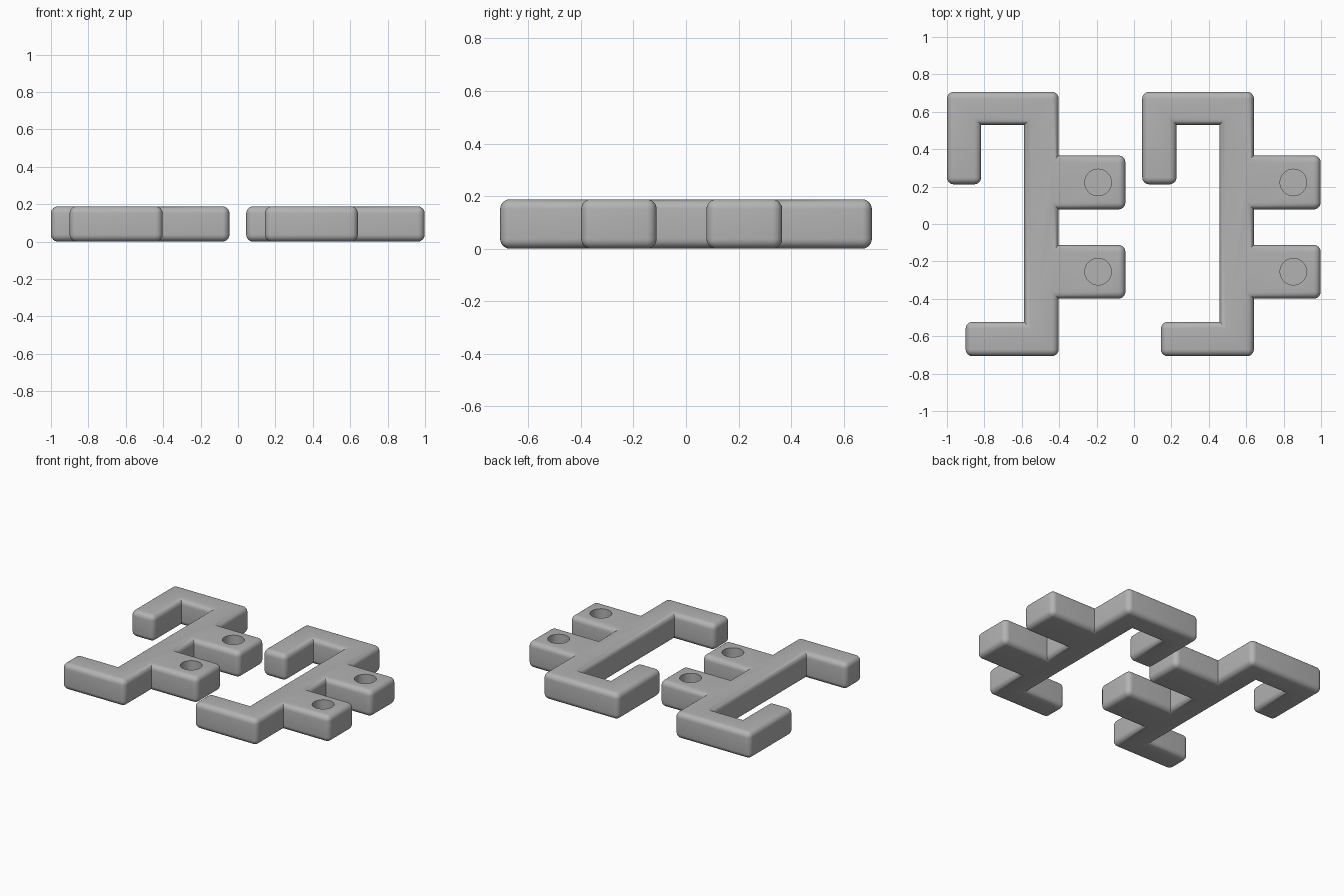
import bpy, bmesh, math

if "Cube" in bpy.data.objects:
    bpy.data.objects.remove(bpy.data.objects["Cube"])

HEIGHT, ROUND = 0.188, 0.037
HOLES = [(-0.192, 0.222), (-0.192, -0.255)]

# Bracket outline, counter-clockwise: spine with hooked top, foot and two tabs
OUTLINE = [
    (-0.90, -0.707), (-0.403, -0.707),
    (-0.403, -0.399), (-0.046, -0.399), (-0.046, -0.112), (-0.403, -0.112),
    (-0.403, 0.078), (-0.046, 0.078), (-0.046, 0.366), (-0.403, 0.366),
    (-0.403, 0.707), (-1.0, 0.707), (-1.0, 0.212), (-0.817, 0.212),
    (-0.817, 0.53), (-0.587, 0.53), (-0.587, -0.523), (-0.90, -0.523),
]

grey = bpy.data.materials.new("grey_plastic")
grey.diffuse_color = (0.45, 0.45, 0.45, 1)
grey.use_nodes = True
grey.node_tree.nodes["Principled BSDF"].inputs["Base Color"].default_value = grey.diffuse_color


def add_object(name, bm):
    mesh = bpy.data.meshes.new(name)
    bm.to_mesh(mesh)
    bm.free()
    mesh.materials.append(grey)
    obj = bpy.data.objects.new(name, mesh)
    bpy.context.collection.objects.link(obj)
    return obj


def hole_cutter(name, x, y):
    bm = bmesh.new()
    bmesh.ops.create_cone(bm, cap_ends=True, segments=48, radius1=0.071,
                          radius2=0.071, depth=0.3)
    bmesh.ops.translate(bm, verts=bm.verts, vec=(x, y, 0.05 + 0.15))
    obj = add_object(name, bm)
    obj.hide_render = True
    obj.hide_set(True)
    return obj


def bracket(name, dx):
    # Extruded outline
    bm = bmesh.new()
    base = bm.faces.new([bm.verts.new((x + dx, y, 0)) for x, y in OUTLINE])
    top = bmesh.ops.extrude_face_region(bm, geom=[base])["geom"]
    bmesh.ops.translate(bm, vec=(0, 0, HEIGHT),
                        verts=[v for v in top if isinstance(v, bmesh.types.BMVert)])
    bmesh.ops.recalc_face_normals(bm, faces=bm.faces)
    # Round outer edges only, so inside corners stay sharp
    outer = [e for e in bm.edges if e.is_convex]
    bmesh.ops.bevel(bm, geom=outer, offset=ROUND, offset_type='OFFSET',
                    segments=6, profile=0.5, affect='EDGES')
    obj = add_object(name, bm)
    # Blind screw holes in the tabs
    for i, (x, y) in enumerate(HOLES):
        cut = obj.modifiers.new("screw_hole", 'BOOLEAN')
        cut.operation = 'DIFFERENCE'
        cut.solver = 'EXACT'
        cut.object = hole_cutter(f"{name}_hole_cutter_{i}", x + dx, y)
    bpy.ops.object.select_all(action='DESELECT')
    obj.select_set(True)
    bpy.context.view_layer.objects.active = obj
    bpy.ops.object.shade_smooth_by_angle(angle=math.radians(35))


bracket("left_bracket", 0)
bracket("right_bracket", 1.044)
